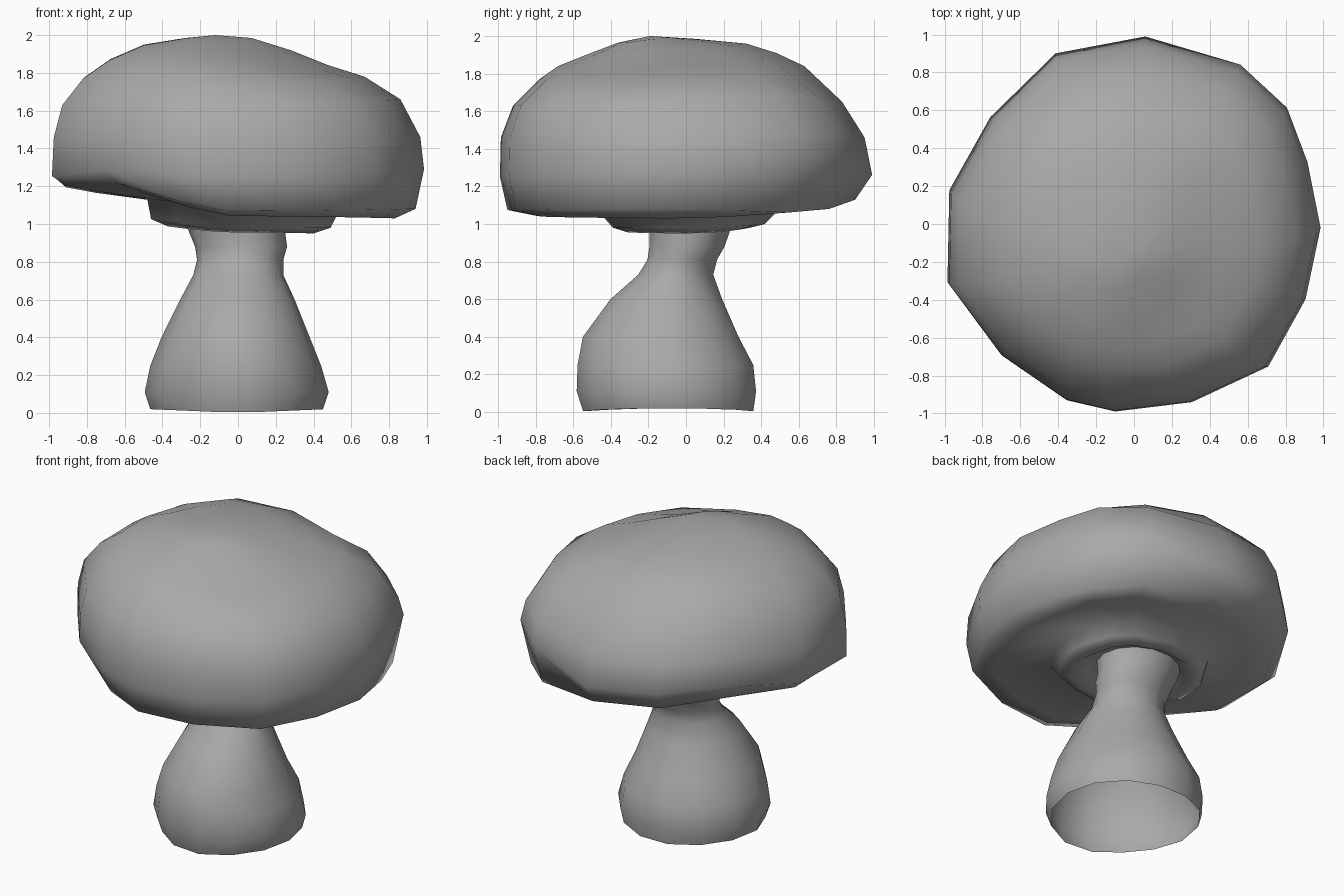
import bpy
import math

if "Cube" in bpy.data.objects:
    bpy.data.objects.remove(bpy.data.objects["Cube"], do_unlink=True)

COLOUR = (0.4, 0.4, 0.4, 1)
grey = bpy.data.materials.new("mid grey")
grey.use_nodes = True
grey.diffuse_color = COLOUR
grey.node_tree.nodes["Principled BSDF"].inputs["Base Color"].default_value = COLOUR


def ring(outline, x0, x1, y0, y1, z_left, z_right, z_front, z_back, *lifts):
    """Fit the outline to the extents and blend the four edge heights around it.
    Lifts raise the corners: front -x, front +x, back +x, back -x."""
    order = [(False, False), (True, False), (True, True), (False, True)]
    corners = dict(zip(order, lifts))
    points = []
    for ux, uy in outline:
        c2 = ux * ux / (ux * ux + uy * uy)
        z = c2 * (z_right if ux > 0 else z_left) + (1 - c2) * (z_back if uy > 0 else z_front)
        z += corners.get((ux > 0, uy > 0), 0) * 4 * c2 * (1 - c2)
        points.append(((x0 + x1) / 2 + (x1 - x0) / 2 * ux,
                       (y0 + y1) / 2 + (y1 - y0) / 2 * uy, z))
    return points


def loft(name, rings, apex=None):
    """Skin rings from top to bottom, with an optional closing point on top."""
    n = len(rings[0])
    verts = [p for r in rings for p in r]
    faces = []
    for i in range(len(rings) - 1):
        for j in range(n):
            k = (j + 1) % n
            faces.append((i * n + j, (i + 1) * n + j, (i + 1) * n + k, i * n + k))
    if apex:
        verts.append(apex)
        faces += [(len(verts) - 1, j, (j + 1) % n) for j in range(n)]
    mesh = bpy.data.meshes.new(name)
    mesh.from_pydata(verts, [], faces)
    mesh.materials.append(grey)
    for poly in mesh.polygons:
        poly.use_smooth = True
    obj = bpy.data.objects.new(name, mesh)
    bpy.context.collection.objects.link(obj)
    return obj


# Mushroom cap: irregular rim outline, seen from above, counterclockwise
rim = [(1, -.02), (.93, .33), (.82, .62), (.57, .85), (.06, 1), (-.42, .91),
       (-.77, .57), (-.99, .18), (-1, -.31), (-.71, -.7), (-.36, -.94),
       (-.1, -1), (.31, -.95), (.72, -.76), (.92, -.4)]

# Extents in x and y, heights at left, right, front and back edge, corner lifts
cap_rings = [
    (-.28, .07, -.36, .05, 1.985, 1.985, 1.965, 1.985, 0, -.01),
    (-.50, .28, -.53, .32, 1.95, 1.92, 1.90, 1.96, 0, -.04),
    (-.68, .48, -.68, .48, 1.87, 1.84, 1.84, 1.91, 0, -.04, 0, .02),
    (-.82, .67, -.78, .63, 1.77, 1.78, 1.77, 1.84, 0, -.02, 0, .04),
    (-.93, .86, -.92, .83, 1.63, 1.66, 1.63, 1.65, 0, 0, .03, .05),
    (-.975, .965, -.985, .95, 1.46, 1.46, 1.46, 1.46, 0, 0, .04, .04),
    (-.985, .985, -.99, .99, 1.24, 1.29, 1.25, 1.26, .04, 0, .10, .08),
    (-.92, .94, -.95, .90, 1.19, 1.08, 1.07, 1.13, .09, 0, -.04, .05),
    (-.76, .83, -.80, .70, 1.165, 1.03, 1.04, 1.09, .07, 0, 0, .02),
    (-.48, .52, -.46, .48, 1.13, 1.04, 1.06, 1.06, .02),
    # gill collar and the groove around the stem
    (-.46, .49, -.39, .42, 1.03, .98, .98, 1.00),
    (-.37, .40, -.31, .34, .99, .95, .955, .98),
    (-.30, .30, -.24, .28, 1.03, 1.02, 1.02, 1.03),
    (-.24, .23, -.17, .21, 1.03, 1.02, 1.02, 1.03),
]
loft("mushroom_cap", [ring(rim, *r) for r in cap_rings], (-.12, -.19, 2.0))

# Stem: pinched neck, bulging foot flattened at one front corner, open underneath
stem_outline = []
for i in range(14):
    a = math.tau * i / 14
    radius = 1 - .1 * max(0, math.cos(a - math.radians(225))) ** 6
    stem_outline.append((radius * math.cos(a), radius * math.sin(a)))
stem_rings = [
    (-.29, .27, -.20, .26, 1.04),
    (-.26, .25, -.20, .235, .95),
    (-.23, .26, -.20, .21, .88),
    (-.22, .24, -.21, .17, .81),
    (-.24, .24, -.26, .15, .73),
    (-.31, .30, -.41, .20, .60),
    (-.41, .38, -.56, .29, .40),
    (-.47, .44, -.59, .37, .25),
    (-.50, .48, -.595, .385, .11),
    (-.47, .45, -.56, .37, .01),
]
stem = loft("stem", [ring(stem_outline, *r[:4], *[r[4]] * 4) for r in stem_rings])

# Foot rim dips slightly to the ground at the front and back
for v in stem.data.vertices:
    if v.co.z < .05:
        v.co.z = .02 * abs(v.co.x) / .47
